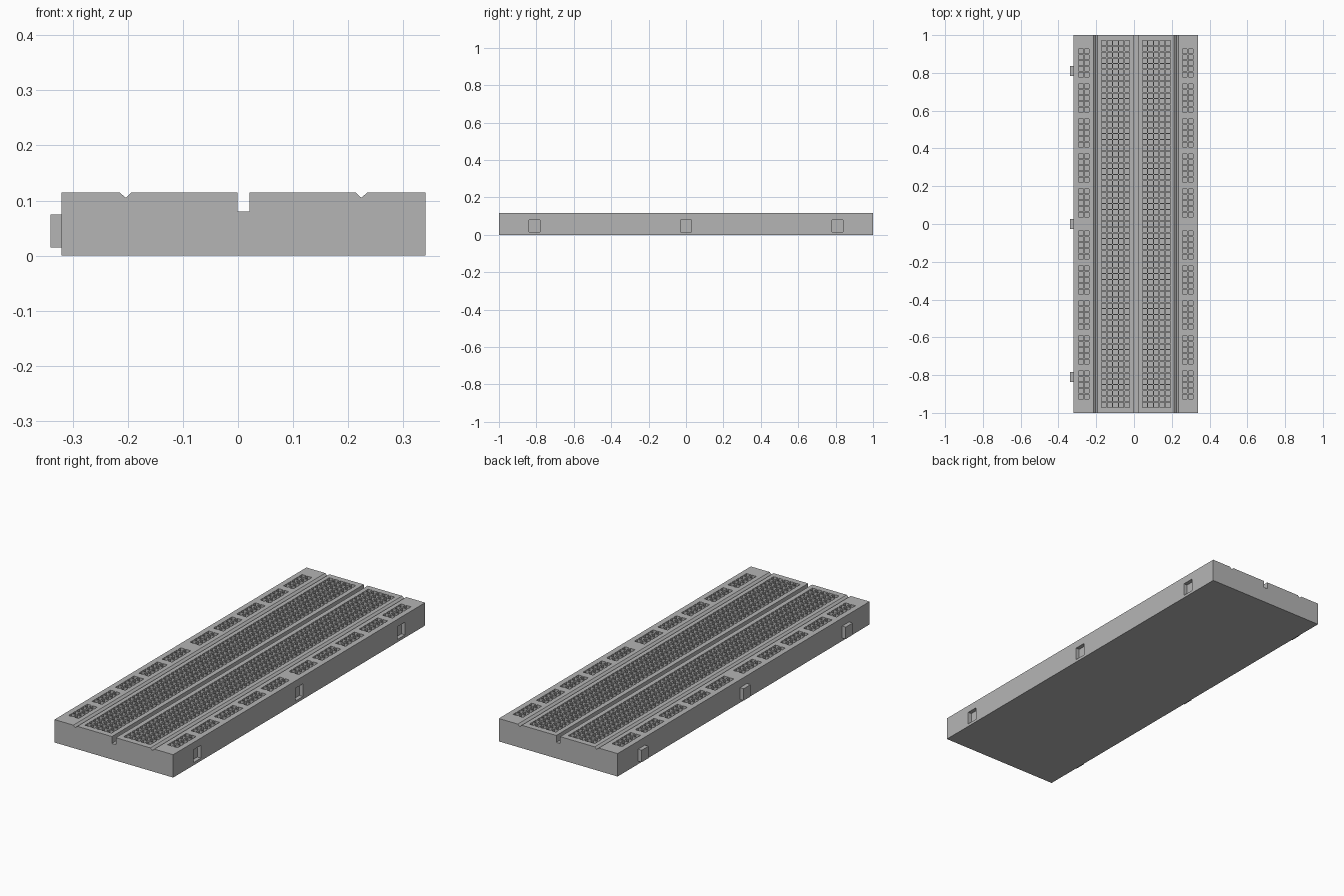
import bpy
import bmesh
from mathutils import Vector

cube = bpy.data.objects.get("Cube")
if cube:
    bpy.data.objects.remove(cube, do_unlink=True)

LEFT, RIGHT, HEIGHT = -0.32, 0.34, 0.115
MID = (LEFT + RIGHT) / 2          # centre line of the board
PITCH, HOLE = 0.0309, 0.0245      # socket spacing and socket width
SOCKET_DEPTH = 0.06
CLIPS = (-0.81, 0, 0.81)          # y positions of tabs and slots

grey = bpy.data.materials.new("plastic grey")
grey.use_nodes = True
colour = (0.46, 0.46, 0.46, 1)
grey.diffuse_color = colour
grey.node_tree.nodes["Principled BSDF"].inputs["Base Color"].default_value = colour


def make_object(name, bm):
    mesh = bpy.data.meshes.new(name)
    bm.to_mesh(mesh)
    bm.free()
    mesh.materials.append(grey)
    obj = bpy.data.objects.new(name, mesh)
    bpy.context.collection.objects.link(obj)
    return obj


def quad(bm, points):
    bm.faces.new([bm.verts.new(p) for p in points])


def cuts(lo, hi, centres, width):
    edges = [c + s * width / 2 for c in sorted(centres) for s in (-1, 1)]
    return [lo] + edges + [hi]


def pocketed_panel(bm, place, inward, us, vs):
    """Flat panel; cells odd in both directions become square pockets."""
    inward = Vector(inward)
    for i in range(len(us) - 1):
        for j in range(len(vs) - 1):
            corners = [Vector(place(us[i + a], vs[j + b]))
                       for a, b in ((0, 0), (1, 0), (1, 1), (0, 1))]
            if i % 2 and j % 2:
                floor = [c + inward for c in corners]
                quad(bm, floor)
                for k in range(4):
                    n = (k + 1) % 4
                    quad(bm, (corners[k], corners[n], floor[n], floor[k]))
            else:
                quad(bm, corners)


# Socket rows: terminal strips are continuous, power rails come in fives
terminal_rows = [PITCH * k for k in range(-31, 32)]
rail_rows = [side * (0.111 + 6 * PITCH * group) + PITCH * k
             for side in (-1, 1) for group in range(5) for k in range(-2, 3)]

# End profile, counter-clockwise from the front, with the grooves
V_OFF, V_HALF, SLOT = 0.214, 0.011, 0.011
vl, vr = MID - V_OFF, MID + V_OFF
profile = [(LEFT, 0), (RIGHT, 0), (RIGHT, HEIGHT),
           (vr + V_HALF, HEIGHT), (vr, HEIGHT - 0.01), (vr - V_HALF, HEIGHT),
           (MID + SLOT, HEIGHT), (MID + SLOT, 0.08),
           (MID - SLOT, 0.08), (MID - SLOT, HEIGHT),
           (vl + V_HALF, HEIGHT), (vl, HEIGHT - 0.01), (vl - V_HALF, HEIGHT),
           (LEFT, HEIGHT)]

board = bmesh.new()
quad(board, [(x, -1, z) for x, z in profile])
quad(board, [(x, 1, z) for x, z in reversed(profile)])

for (xa, za), (xb, zb) in zip(profile, profile[1:] + profile[:1]):
    if za == zb == HEIGHT:
        # Top strips with sockets
        rail = abs((xa + xb) / 2 - MID) > V_OFF
        count, offset = (2, 0.275) if rail else (5, 0.108)
        centre = MID + (offset if xa > MID else -offset)
        columns = [centre + PITCH * (k - (count - 1) / 2) for k in range(count)]
        rows = rail_rows if rail else terminal_rows
        pocketed_panel(board, lambda u, v: (u, v, HEIGHT), (0, 0, -SOCKET_DEPTH),
                       cuts(xb, xa, columns, HOLE), cuts(-1, 1, rows, HOLE))
    elif xa == xb == RIGHT:
        # Side wall with joining slots
        pocketed_panel(board, lambda u, v: (RIGHT, u, v), (-0.02, 0, 0),
                       cuts(-1, 1, CLIPS, 0.06), cuts(0, HEIGHT, [0.046], 0.064))
    else:
        quad(board, ((xa, -1, za), (xa, 1, za), (xb, 1, zb), (xb, -1, zb)))

bmesh.ops.remove_doubles(board, verts=board.verts, dist=0.0001)
make_object("socket_board", board)

# Joining tabs on the opposite wall
for number, y in enumerate(CLIPS, 1):
    tab = bmesh.new()
    bmesh.ops.create_cube(tab, size=1)
    bmesh.ops.scale(tab, vec=(0.02, 0.055, 0.06), verts=tab.verts)
    bmesh.ops.translate(tab, vec=(LEFT - 0.01, y, 0.045), verts=tab.verts)
    make_object(f"joining_tab_{number}", tab)
